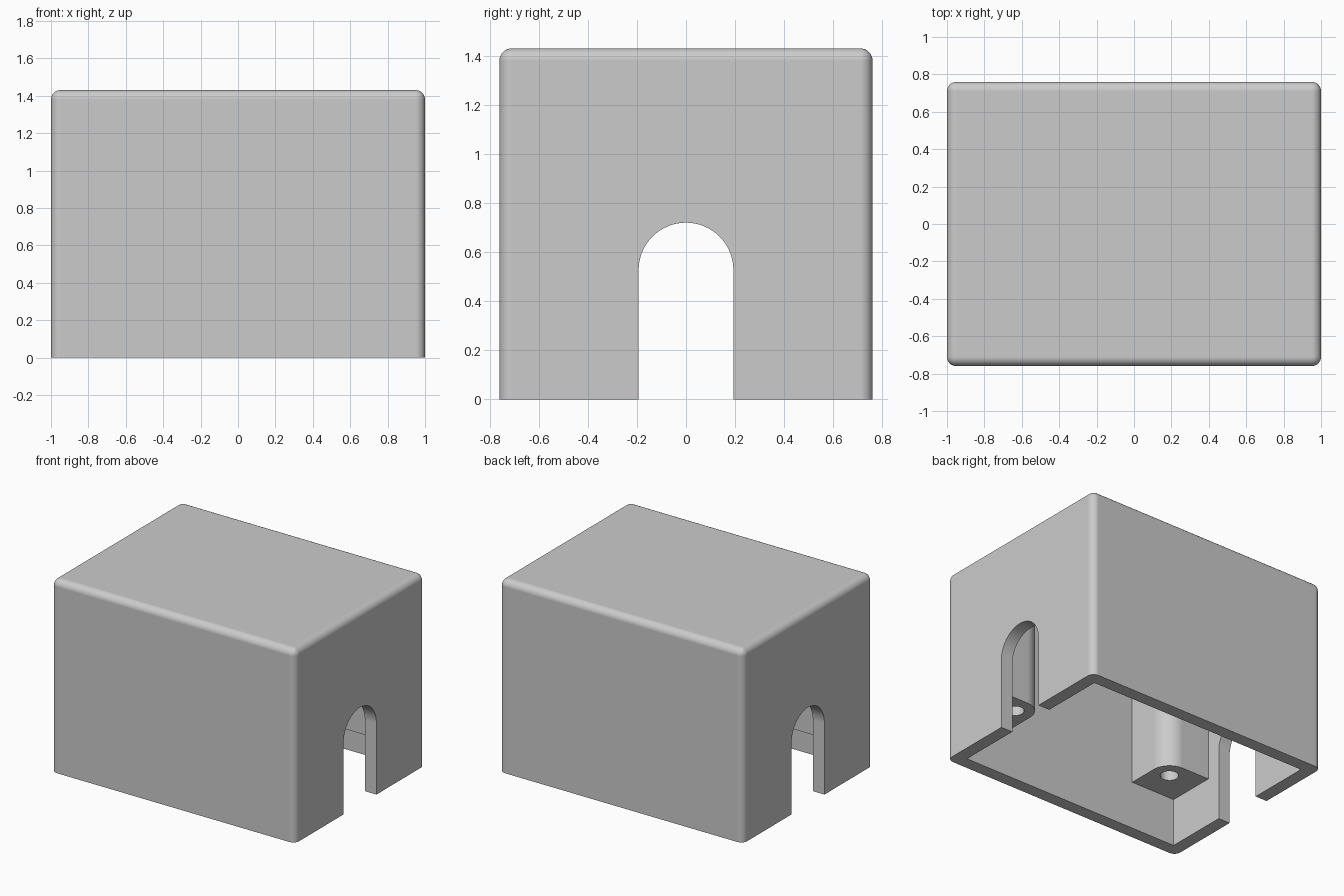
import bpy, bmesh, math
from mathutils import Matrix, Vector

cube = bpy.data.objects.get("Cube")
if cube:
    bpy.data.objects.remove(cube, do_unlink=True)

# Main dimensions
HALF_X, HALF_Y, HEIGHT = 1.0, 0.76, 1.43
WALL, FILLET = 0.095, 0.05
ARCH_RADIUS, ARCH_CENTRE = 0.193, 0.527
POST_SIZE, POST_ROUND, POST_BASE = 0.363, 0.135, 0.355
HOLE_RADIUS, HOLE_DEPTH = 0.062, 0.6

grey = bpy.data.materials.new("grey plastic")
grey.use_nodes = True
grey.diffuse_color = (0.6, 0.6, 0.6, 1)
grey.node_tree.nodes["Principled BSDF"].inputs["Base Color"].default_value = (0.6, 0.6, 0.6, 1)


def make_object(name, bm):
    bmesh.ops.recalc_face_normals(bm, faces=bm.faces)
    mesh = bpy.data.meshes.new(name)
    bm.to_mesh(mesh)
    bm.free()
    mesh.materials.append(grey)
    obj = bpy.data.objects.new(name, mesh)
    bpy.context.collection.objects.link(obj)
    return obj


def box(low, high):
    bm = bmesh.new()
    low, high = Vector(low), Vector(high)
    bmesh.ops.create_cube(bm, size=1, matrix=Matrix.Translation((low + high) / 2)
                          @ Matrix.Diagonal((*(high - low), 1)))
    return bm


def round_edges(bm, radius, rule):
    edges = [e for e in bm.edges if rule(*(v.co for v in e.verts))]
    bmesh.ops.bevel(bm, geom=edges, offset=radius, segments=8, profile=0.5, affect='EDGES')


def activate(obj):
    bpy.ops.object.select_all(action='DESELECT')
    obj.select_set(True)
    bpy.context.view_layer.objects.active = obj


def cut(obj, cutter):
    cutter.hide_render = True
    mod = obj.modifiers.new("cut", 'BOOLEAN')
    mod.operation, mod.solver, mod.object = 'DIFFERENCE', 'EXACT', cutter
    activate(obj)
    bpy.ops.object.modifier_apply(modifier=mod.name)
    bpy.data.objects.remove(cutter, do_unlink=True)


def smooth(obj):
    activate(obj)
    bpy.ops.object.shade_smooth_by_angle(angle=math.radians(30))
    mod = obj.modifiers.new("flat face normals", 'WEIGHTED_NORMAL')
    mod.keep_sharp = True


# Outer shell, rounded everywhere except around the open base
bm = box((-HALF_X, -HALF_Y, 0), (HALF_X, HALF_Y, HEIGHT))
round_edges(bm, FILLET, lambda a, b: max(a.z, b.z) > 0.1)
shell = make_object("cover_shell", bm)

# Square-cornered cavity
in_x, in_y, ceiling = HALF_X - WALL, HALF_Y - WALL, HEIGHT - WALL
cut(shell, make_object("cavity_cutter", box((-in_x, -in_y, -0.2), (in_x, in_y, ceiling))))

# Round-topped slot through both end walls
bm = bmesh.new()
outline = [(-ARCH_RADIUS, -0.2), (ARCH_RADIUS, -0.2)]
steps = 32
for i in range(steps + 1):
    a = math.pi * i / steps
    outline.append((ARCH_RADIUS * math.cos(a), ARCH_CENTRE + ARCH_RADIUS * math.sin(a)))
face = bm.faces.new([bm.verts.new((-1.2, y, z)) for y, z in outline])
arch = bmesh.ops.extrude_face_region(bm, geom=[face])
bmesh.ops.translate(bm, vec=(2.4, 0, 0),
                    verts=[v for v in arch["geom"] if isinstance(v, bmesh.types.BMVert)])
cut(shell, make_object("slot_cutter", bm))
smooth(shell)

# Screw posts in the four inner corners, set slightly into the walls
EMBED = 0.03
for sx, x_name in ((1, "left"), (-1, "right")):
    for sy, y_name in ((-1, "front"), (1, "back")):
        xs = sorted((sx * (in_x - POST_SIZE), sx * (in_x + EMBED)))
        ys = sorted((sy * (in_y - POST_SIZE), sy * (in_y + EMBED)))
        bm = box((xs[0], ys[0], POST_BASE), (xs[1], ys[1], ceiling + EMBED))
        inner = Vector((sx * (in_x - POST_SIZE), sy * (in_y - POST_SIZE)))
        round_edges(bm, POST_ROUND,
                    lambda a, b: all((p.xy - inner).length < 0.001 for p in (a, b)))
        post = make_object(f"{y_name}_{x_name}_screw_post", bm)

        # Blind screw hole, concentric with the rounded corner
        reach = POST_SIZE - POST_ROUND
        centre = (sx * (in_x - reach), sy * (in_y - reach), POST_BASE)
        bm = bmesh.new()
        bmesh.ops.create_cone(bm, cap_ends=True, segments=32, radius1=HOLE_RADIUS,
                              radius2=HOLE_RADIUS, depth=2 * HOLE_DEPTH,
                              matrix=Matrix.Translation(centre))
        cut(post, make_object("hole_cutter", bm))
        smooth(post)
